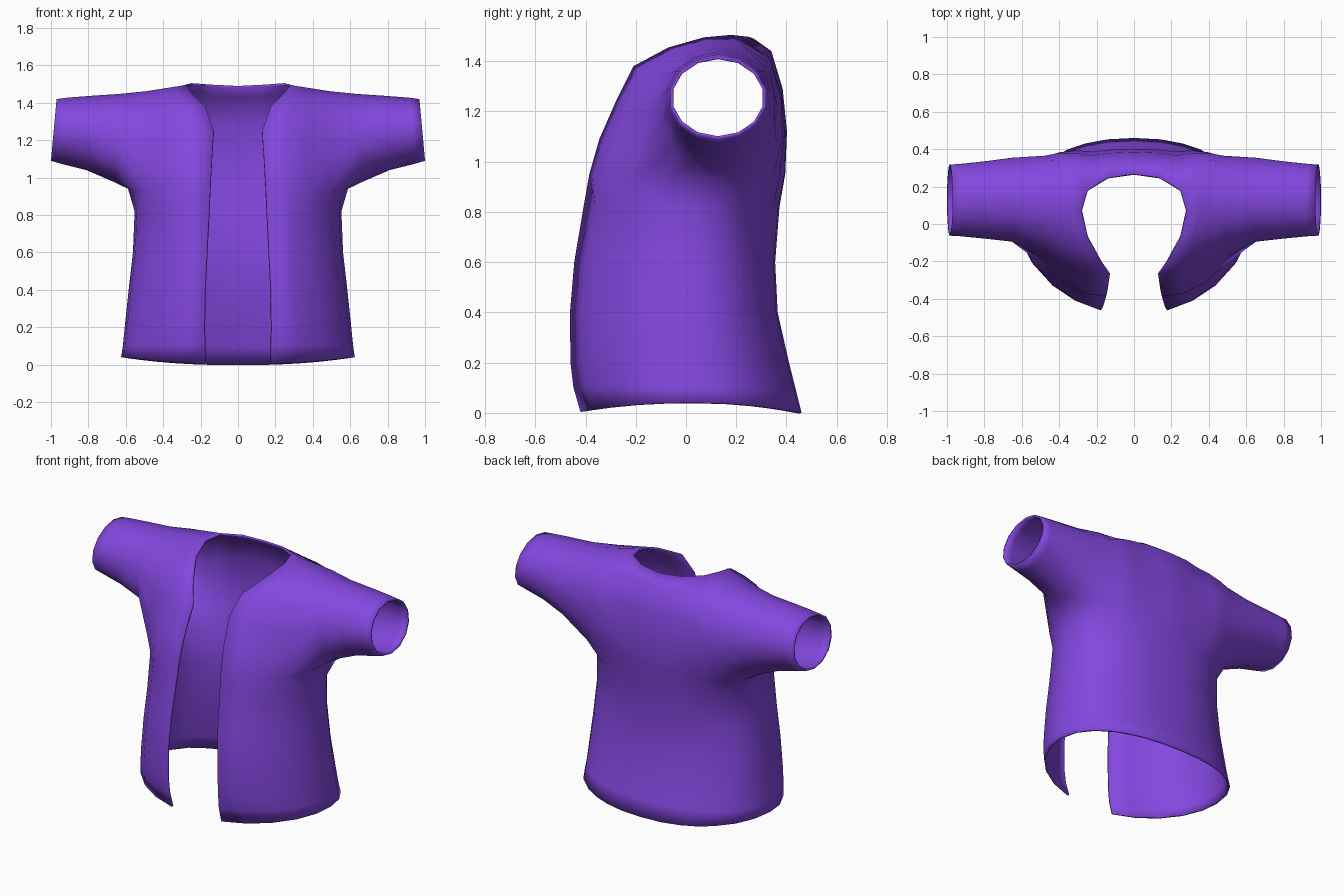
import bpy, bmesh, math
from mathutils import Vector as V

if "Cube" in bpy.data.objects:
    bpy.data.objects.remove(bpy.data.objects["Cube"])

purple = bpy.data.materials.new("purple cloth")
purple.diffuse_color = (0.23, 0.063, 0.74, 1)
purple.use_nodes = True
purple.node_tree.nodes["Principled BSDF"].inputs["Base Color"].default_value = purple.diffuse_color

bm = bmesh.new()


def verts(points):
    return [bm.verts.new(p) for p in points]


def bridge(a, b, closed=False):
    """Quads between two equal rows of vertices."""
    n = len(a)
    for i in range(n if closed else n - 1):
        j = (i + 1) % n
        bm.faces.new((a[i], a[j], b[j], b[i]))


# Over-the-shoulder strip: from front chest, over the shoulder, down the back
neck_side = [(.148, -.385, .95), (.14, -.345, 1.09), (.13, -.275, 1.25), (.175, -.21, 1.38),
             (.25, -.07, 1.455), (.28, .07, 1.495), (.25, .18, 1.505), (.24, .31, 1.44),
             (.23, .365, 1.29), (.22, .388, 1.12), (.22, .378, .95)]
arm_side = [(.49, -.215, .93), (.48, -.185, 1.05), (.48, -.155, 1.2), (.48, -.11, 1.34),
            (.49, 0, 1.435), (.49, .12, 1.462), (.49, .25, 1.44), (.48, .335, 1.36),
            (.48, .365, 1.22), (.48, .36, 1.08), (.49, .30, .94)]
bulge = [-.045, -.045, -.035, -.02, 0, 0, 0, .015, .015, .015, .02]
strip = []
for a, b, g in zip(neck_side, arm_side, bulge):
    strip.append(verts(V(a).lerp(V(b), k / 3) + V((0, g if k in (1, 2) else 0, 0))
                       for k in range(4)))
for r in range(10):
    bridge(strip[r], strip[r + 1])

# Upper back between the neck sides (neck edge down to armpit height)
back = [[(.14, .25, 1.497), (0, .27, 1.49)], [(.13, .335, 1.44), (0, .34, 1.44)],
        [(.12, .38, 1.29), (0, .385, 1.29)], [(.12, .398, 1.12), (0, .402, 1.12)],
        [(.11, .392, .95), (0, .395, .95)]]
back = [[strip[6 + i][0]] + verts(p) for i, p in enumerate(back)]
for r in range(4):
    bridge(back[r], back[r + 1])

# Armpit row and body below it, down to the flared hem
armpit = verts([(.562, -.07, .93), (.588, .08, .94), (.562, .225, .935)])
row = strip[0] + armpit + strip[10][::-1] + back[4][1:]
angles = [0, 31, 46, 62, 78, 92, 107, 122, 137, 148, 158, 169, 180]
#        z   half width, opening x, front y, back y
levels = [(.82, .553, .155, -.408, .372), (.6, .562, .167, -.445, .355),
          (.4, .585, .177, -.462, .365), (.2, .606, .18, -.46, .41),
          (.1, .616, .178, -.448, .435), (0, .625, .175, -.42, .46)]
for z, wide, gap, front, rear in levels:
    start = math.asin(gap / wide)
    mid = .02
    pts = []
    for i, deg in enumerate(angles):
        t = math.radians(deg) if i else start
        s, c = math.sin(t), math.cos(t)
        if c > 0:
            x, y = wide * s, mid - (mid - front) / math.cos(start) * c
        else:
            x, y = wide * s ** .9, mid + (rear - mid) * (-c) ** .9
        pts.append((0 if deg == 180 else x, y, z + (.04 * s * s if z < .01 else 0)))
    new = verts(pts)
    bridge(row, new)
    row = new

# Short sleeve: rings from the armhole to the cuff
loop = [armpit[1], armpit[0]] + [s[3] for s in strip] + [armpit[2]]
n = len(loop)
#        x   bottom, top, front y, back y, slant
rings = [(.65, .975, 1.447, -.1, .36, .01), (.8, 1.04, 1.437, -.083, .34, .01),
         (.93, 1.073, 1.427, -.07, .326, .012), (.985, 1.09, 1.42, -.067, .322, .015)]
for x, lo, hi, fy, by, slant in rings:
    pts = []
    for i in range(n):
        t = 2 * math.pi * i / n
        c, s = math.cos(t), math.sin(t)
        pts.append((x + slant * c, (fy + by) / 2 - (by - fy) / 2 * s,
                    (lo + hi) / 2 - (hi - lo) / 2 * c))
    new = verts(pts)
    bridge(loop, new, True)
    loop = new

# Make the cloth face outward
bmesh.ops.recalc_face_normals(bm, faces=bm.faces)
bm.normal_update()
out = 0
for f in bm.faces:
    c = f.calc_center_median()
    if c.z < .7:
        out += f.normal.x * c.x + f.normal.y * c.y
if out < 0:
    bmesh.ops.reverse_faces(bm, faces=bm.faces)

mesh = bpy.data.meshes.new("open_jacket")
bm.to_mesh(mesh)
bm.free()
mesh.materials.append(purple)
jacket = bpy.data.objects.new("open_jacket", mesh)
bpy.context.collection.objects.link(jacket)
bpy.context.view_layer.objects.active = jacket
jacket.select_set(True)
bpy.ops.object.shade_smooth()

# Second half and thin cloth thickness
mirror = jacket.modifiers.new("mirror", 'MIRROR')
mirror.use_clip = True
cloth = jacket.modifiers.new("cloth", 'SOLIDIFY')
cloth.thickness = .012
cloth.offset = -1
